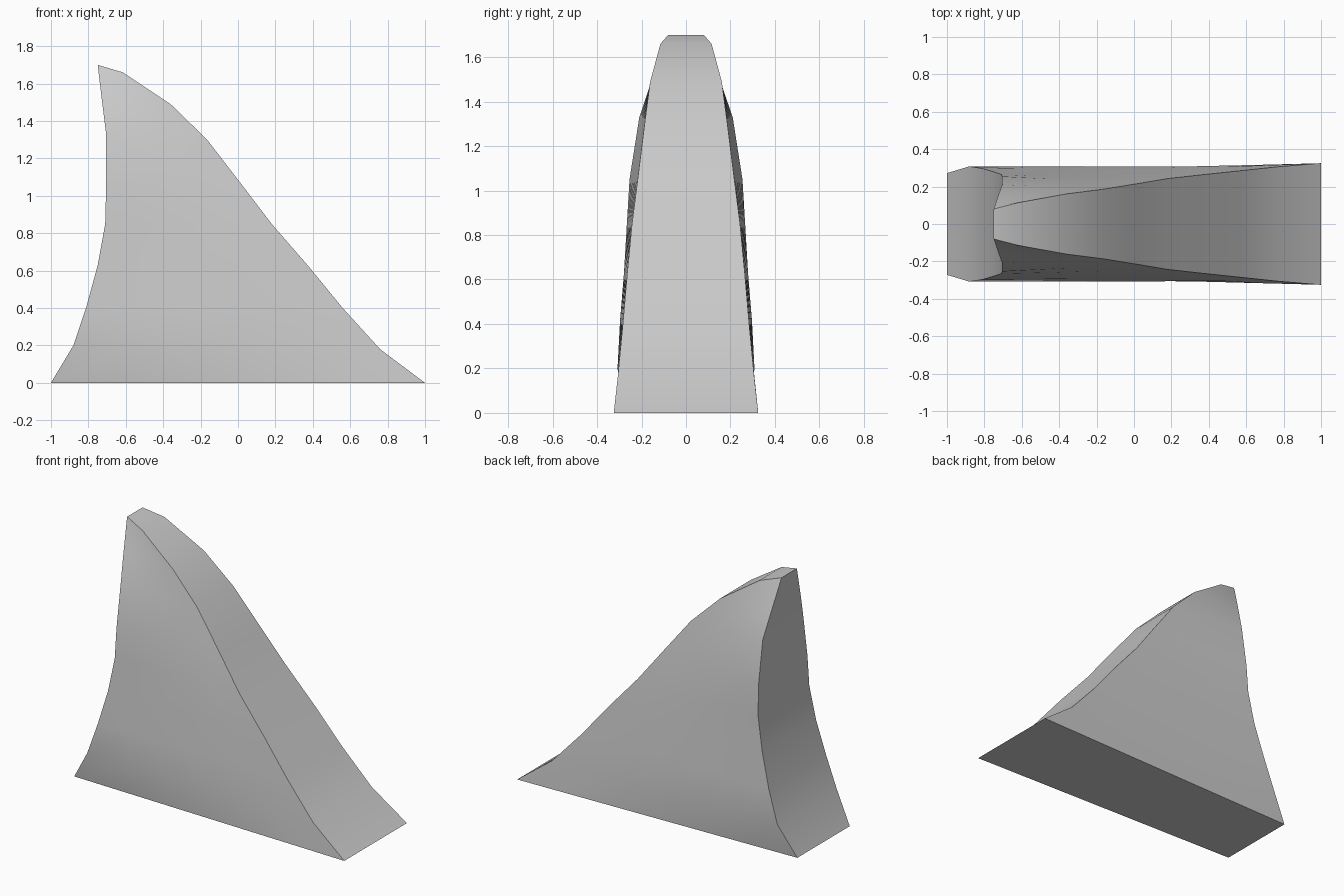
import bpy, bmesh
from mathutils import Vector

if "Cube" in bpy.data.objects:
    bpy.data.objects.remove(bpy.data.objects["Cube"])

# Matching edge points (x, half width, z): hollow back edge and sloping front edge
back = [(-1, .272, 0), (-.88, .308, .2), (-.81, .297, .41), (-.75, .279, .63),
        (-.71, .266, .85), (-.705, .254, 1.05), (-.705, .21, 1.33),
        (-.725, .155, 1.49), (-.745, .096, 1.655), (-.75, .08, 1.7)]
slope = [(1, .325, 0), (.76, .305, .18), (.56, .284, .4), (.38, .265, .62),
         (.18, .243, .85), (.02, .216, 1.06), (-.165, .186, 1.3),
         (-.36, .161, 1.49), (-.615, .115, 1.66), (-.75, .08, 1.7)]
COLS = 6

bm = bmesh.new()
rings = []
for b, s in zip(back, slope):
    # Each ring runs along one side and returns along the mirrored side
    side = [Vector(b).lerp(Vector(s), i / COLS) for i in range(COLS + 1)]
    pts = [(p.x, -p.y, p.z) for p in side] + [tuple(p) for p in reversed(side)]
    rings.append([bm.verts.new(p) for p in pts])

# Walls between rings, then the flat base
n = len(rings[0])
for lo, hi in zip(rings, rings[1:]):
    for i in range(n):
        j = (i + 1) % n
        bm.faces.new((lo[i], lo[j], hi[j], hi[i]))
bm.faces.new(list(reversed(rings[0])))

# The top ring closes to a ridge
bmesh.ops.remove_doubles(bm, verts=bm.verts, dist=.0005)
bmesh.ops.recalc_face_normals(bm, faces=bm.faces)

mesh = bpy.data.meshes.new("curved_fin")
bm.to_mesh(mesh)
bm.free()
fin = bpy.data.objects.new("curved_fin", mesh)
bpy.context.collection.objects.link(fin)
bpy.context.view_layer.objects.active = fin
fin.select_set(True)
bpy.ops.object.shade_smooth_by_angle(angle=.6)
